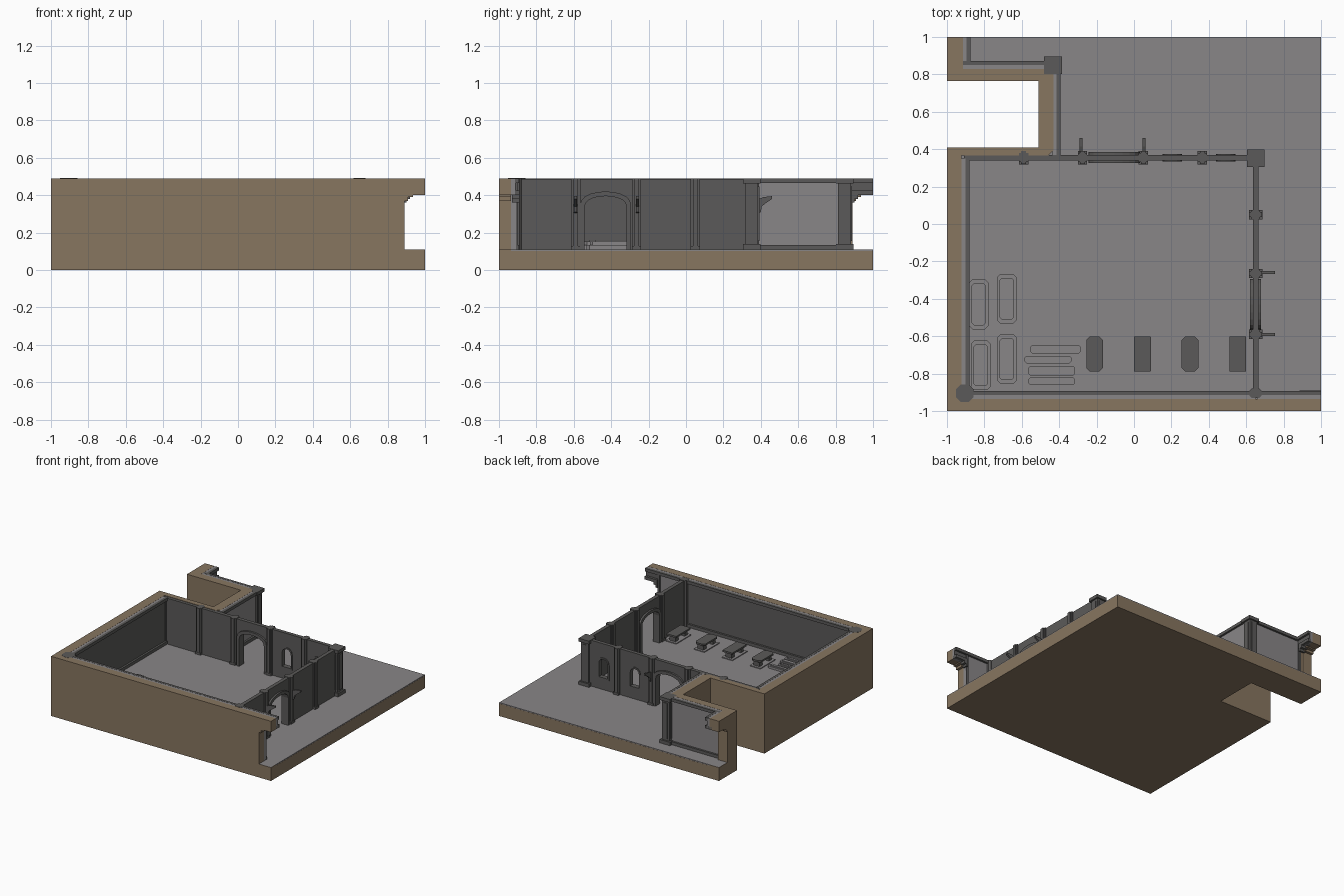
import bpy, math
from mathutils import Matrix

if "Cube" in bpy.data.objects:
    bpy.data.objects.remove(bpy.data.objects["Cube"])


def material(name, rgb):
    m = bpy.data.materials.new(name)
    m.diffuse_color = (*rgb, 1)
    m.use_nodes = True
    m.node_tree.nodes["Principled BSDF"].inputs["Base Color"].default_value = m.diffuse_color
    return m


BROWN = material("earth brown", (0.245, 0.18, 0.117))
LIGHT = material("light stone", (0.25, 0.24, 0.245))
DARK = material("dark stone", (0.105, 0.102, 0.1))
FLOOR, TOP = 0.11, 0.49

# local (u, v, w) -> world axes for extruded outlines
PLANES = {
    "xy": Matrix.Identity(3),
    "xz": Matrix(((1, 0, 0), (0, 0, -1), (0, 1, 0))),
    "yz": Matrix(((0, 0, 1), (1, 0, 0), (0, 1, 0))),
}
NORMAL = {"xy": (0, 0, 1), "xz": (0, 1, 0), "yz": (1, 0, 0)}


def prism(name, loops, plane, lo, hi, mat):
    """Extrude outline loops (first outer, others holes) between lo and hi."""
    cu = bpy.data.curves.new(name, 'CURVE')
    cu.dimensions, cu.fill_mode = '2D', 'BOTH'
    cu.extrude = (hi - lo) / 2
    for pts in loops:
        sp = cu.splines.new('POLY')
        sp.points.add(len(pts) - 1)
        for p, (u, v) in zip(sp.points, pts):
            p.co = (u, v, 0, 1)
        sp.use_cyclic_u = True
    tmp = bpy.data.objects.new(name, cu)
    bpy.context.scene.collection.objects.link(tmp)
    dg = bpy.context.evaluated_depsgraph_get()
    me = bpy.data.meshes.new_from_object(tmp.evaluated_get(dg))
    bpy.data.objects.remove(tmp)
    mid = (lo + hi) / 2
    me.transform(Matrix.Translation([n * mid for n in NORMAL[plane]]) @ PLANES[plane].to_4x4())
    me.materials.clear()
    me.materials.append(mat)
    for f in me.polygons:
        f.use_smooth = False
        f.material_index = 0
    ob = bpy.data.objects.new(name, me)
    bpy.context.scene.collection.objects.link(ob)
    return ob


def box(name, x0, x1, y0, y1, z0, z1, mat):
    v = [(x, y, z) for z in (z0, z1) for x, y in ((x0, y0), (x1, y0), (x1, y1), (x0, y1))]
    f = [(3, 2, 1, 0), (4, 5, 6, 7), (0, 1, 5, 4), (1, 2, 6, 5), (2, 3, 7, 6), (3, 0, 4, 7)]
    me = bpy.data.meshes.new(name)
    me.from_pydata(v, [], f)
    me.materials.append(mat)
    ob = bpy.data.objects.new(name, me)
    bpy.context.scene.collection.objects.link(ob)
    return ob


def cbox(name, x, y, hx, hy, z0, z1, mat):
    return box(name, x - hx, x + hx, y - hy, y + hy, z0, z1, mat)


def along(name, plane, u0, u1, w0, w1, z0, z1, mat):
    """Box running along a wall: u along it, w across it."""
    if plane == "xz":
        return box(name, u0, u1, w0, w1, z0, z1, mat)
    return box(name, w0, w1, u0, u1, z0, z1, mat)


def chamfered(x, y, hx, hy, c):
    return [(x - hx + c, y - hy), (x + hx - c, y - hy), (x + hx, y - hy + c), (x + hx, y + hy - c),
            (x + hx - c, y + hy), (x - hx + c, y + hy), (x - hx, y + hy - c), (x - hx, y - hy + c)]


def arch(c, half, z0, spring, top, n=10):
    arc = [(c + half * math.cos(math.pi * i / n), spring + (top - spring) * math.sin(math.pi * i / n) ** 0.8)
           for i in range(n + 1)]
    return [(c - half, z0), (c + half, z0)] + arc


# --- ground slab with side notch, and floor ---
slab = [(-1, -1), (1, -1), (1, 1), (-1, 1), (-1, 0.765), (-0.51, 0.765), (-0.51, 0.41), (-1, 0.41)]
prism("ground_slab", [slab], "xy", 0, 0.102, BROWN)
prism("floor", [[(-.998, -.998), (.999, -.998), (.999, .999), (-.998, .999), (-.998, .767),
                 (-.508, .767), (-.508, .408), (-.998, .408)]], "xy", 0.1, FLOOR, LIGHT)

# --- earth walls ---
def end_wall(start, end):
    """Wall outline with a stepped doorway notch at its far end."""
    return [(start, 0.1), (end, 0.1), (end, FLOOR), (0.89, FLOOR), (0.89, 0.37), (0.91, 0.37),
            (0.91, 0.39), (0.935, 0.39), (0.935, 0.40), (end, 0.40), (end, TOP), (start, TOP)]


prism("front_earth_wall", [end_wall(-1, 1)], "xz", -1, -0.935, BROWN)
prism("left_earth_wall", [[(-1, -.936), (-.922, -.936), (-.922, .365), (-.46, .365), (-.43, .395),
                           (-.43, .80), (-.46, .83), (-1, .83), (-1, .765), (-.51, .765), (-.51, .41),
                           (-1, .41)]], "xy", 0.1, TOP, BROWN)
prism("back_left_earth_wall", [end_wall(0.83, 1)], "yz", -1, -0.915, BROWN)

# --- stone linings with base and top rails ---
def lining(name, plane, u0, u1, back, sign, mat, z0=FLOOR):
    def strip(part, t0, t1, a, b, m, ua=u0, ub=u1):
        w = sorted((back + sign * t0, back + sign * t1))
        along(name + part, plane, ua, ub, w[0], w[1], a, b, m)
    strip("_backing", 0, 0.02, z0, TOP - 0.001, LIGHT)
    strip("_panel", 0.02, 0.026, z0, TOP - 0.002, mat)
    strip("_top_rail", 0.02, 0.042, 0.465, TOP, DARK)
    if z0 == FLOOR:
        strip("_base_rail", 0.02, 0.042, FLOOR, 0.135, DARK)
        strip("_end_rail", 0.02, 0.034, FLOOR, TOP - 0.003, DARK, u0, u0 + 0.02)
        strip("_end_rail", 0.02, 0.034, FLOOR, TOP - 0.003, DARK, u1 - 0.02, u1)


lining("room_front_lining", "xz", -0.92, 0.65, -0.935, 1, DARK)
lining("room_left_lining", "yz", -0.93, 0.35, -0.922, 1, DARK)
lining("outer_front_lining", "xz", 0.66, 0.89, -0.935, 1, LIGHT)
lining("notch_side_lining", "yz", 0.37, 0.85, -0.435, 1, LIGHT)
lining("notch_back_lining", "xz", -0.915, -0.43, 0.83, 1, LIGHT)
# linings over the two doorways at the edges, with stepped corbels
lining("front_exit_lintel", "xz", 0.89, 1, -0.935, 1, DARK, 0.40)
lining("left_exit_lintel", "yz", 0.86, 1, -0.915, 1, DARK, 0.40)
corbel = [(0.885, 0.36), (0.90, 0.36), (0.90, 0.38), (0.92, 0.38), (0.92, 0.40), (1, 0.40),
          (1, 0.425), (0.885, 0.425)]
prism("front_exit_corbel", [corbel], "xz", -0.93, -0.89, DARK)
prism("left_exit_corbel", [corbel], "yz", -0.93, -0.875, DARK)

# --- partition walls with arched doors and windows ---
def partition(name, plane, u0, u1, w, door, windows):
    half, spring, top = 0.112, 0.335, 0.395
    d = arch(door, half, FLOOR, spring, top)
    door_edge = d[2:]  # right foot over the arch to the left
    outline = [(u0, FLOOR), (door - half, FLOOR)] + door_edge[::-1] + \
              [(door + half, FLOOR), (u1, FLOOR), (u1, TOP - 0.003), (u0, TOP - 0.003)]
    holes = [arch(c, 0.04, 0.21, 0.32, 0.36, 6) for c in windows]
    prism(name, [outline] + holes, plane, w - 0.015, w + 0.015, DARK)
    # door surround
    o = arch(door, half + 0.025, FLOOR, spring + 0.005, top + 0.025)[2:]
    ring = [(door + half, FLOOR), (door + half + 0.025, FLOOR)] + o + \
           [(door - half - 0.025, FLOOR), (door - half, FLOOR)] + door_edge[::-1]
    prism(name + "_door_surround", [ring], plane, w - 0.03, w + 0.03, DARK)
    for c in windows:
        prism("window_frame", [arch(c, 0.052, 0.198, 0.322, 0.373, 6), arch(c, 0.04, 0.21, 0.32, 0.36, 6)],
              plane, w - 0.02, w + 0.02, DARK)


partition("back_partition", "xz", -0.91, 0.65, 0.355, -0.105, (0.205, 0.49))
partition("right_partition", "yz", -0.91, 0.355, 0.65, -0.43, ())


def pilaster(plane, u, w):
    for hu, hw in ((0.013, 0.034), (0.025, 0.024)):
        along("pilaster", plane, u - hu, u + hu, w - hw, w + hw, FLOOR, TOP, DARK)
    along("pilaster_base", plane, u - 0.025, u + 0.025, w - 0.036, w + 0.036, FLOOR, 0.128, DARK)


for x in (-0.59, -0.275, 0.05, 0.365):
    pilaster("xz", x, 0.355)
for y in (-0.59, -0.265, 0.05):
    pilaster("yz", y, 0.65)

# --- wall brackets flanking the doors ---
def bracket(plane, u, w):
    shape = [(0.02, .30), (0.045, .31), (0.05, .34), (0.075, .36), (0.105, .38), (0.105, .395),
             (0.06, .39), (0.02, .375)]
    other = "yz" if plane == "xz" else "xz"
    prism("wall_bracket", [[(w + a, z) for a, z in shape]], other, u - 0.008, u + 0.008, DARK)


for x in (-0.283, 0.053):
    bracket("xz", x, 0.355)
for y in (-0.592, -0.26):
    bracket("yz", y, 0.65)

# --- corner columns ---
for x, y in ((0.65, 0.352), (-0.433, 0.848)):
    cbox("column_shaft", x, y, 0.034, 0.034, FLOOR, TOP - 0.005, DARK)
    cbox("column_cap", x, y, 0.047, 0.047, 0.463, TOP, DARK)
    cbox("column_base", x, y, 0.047, 0.047, FLOOR, 0.138, DARK)
    for s in (-1, 1):  # raised panels on each side
        cbox("column_panel", x + s * 0.036, y, 0.004, 0.018, 0.155, 0.447, DARK)
        cbox("column_panel", x, y + s * 0.036, 0.018, 0.004, 0.155, 0.447, DARK)
prism("corner_post", [chamfered(-0.905, -0.905, 0.047, 0.047, 0.025)], "xy", FLOOR, TOP + 0.001, DARK)
prism("front_post", [chamfered(0.65, -0.905, 0.032, 0.026, 0.012)], "xy", FLOOR, TOP + 0.001, DARK)

# --- stone tables ---
for i, x in enumerate((-0.21, 0.045, 0.3, 0.555)):
    c = 0.02 if i % 2 == 0 else 0.003
    cbox("table_foot", x, -0.695, 0.048, 0.097, FLOOR, 0.117, LIGHT)
    for y in (-0.755, -0.635):
        cbox("table_leg", x, y, 0.028, 0.018, 0.115, 0.16, DARK)
    prism("table_top", [chamfered(x, -0.695, 0.045, 0.094, c)], "xy", 0.158, 0.172, DARK)

# --- low stone tombs ---
for x, y in ((-0.83, -0.43), (-0.68, -0.40), (-0.82, -0.755), (-0.68, -0.722)):
    prism("tomb_base", [chamfered(x, y, 0.052, 0.133, 0.018)], "xy", FLOOR, 0.135, LIGHT)
    prism("tomb_lid", [chamfered(x, y, 0.038, 0.112, 0.012)], "xy", 0.13, 0.152, LIGHT)
    cbox("tomb_ridge", x, y, 0.024, 0.085, 0.15, 0.16, LIGHT)

# --- stacked fallen slabs ---
for x, y, hx, hy in ((-0.44, -0.84, 0.125, 0.02), (-0.44, -0.785, 0.125, 0.025),
                     (-0.46, -0.725, 0.125, 0.02), (-0.42, -0.67, 0.135, 0.022)):
    prism("fallen_slab", [chamfered(x, y, hx, hy, 0.01)], "xy", FLOOR, 0.128, LIGHT)
    cbox("fallen_slab_ridge", x, y, hx - 0.02, hy - 0.011, 0.127, 0.136, LIGHT)
